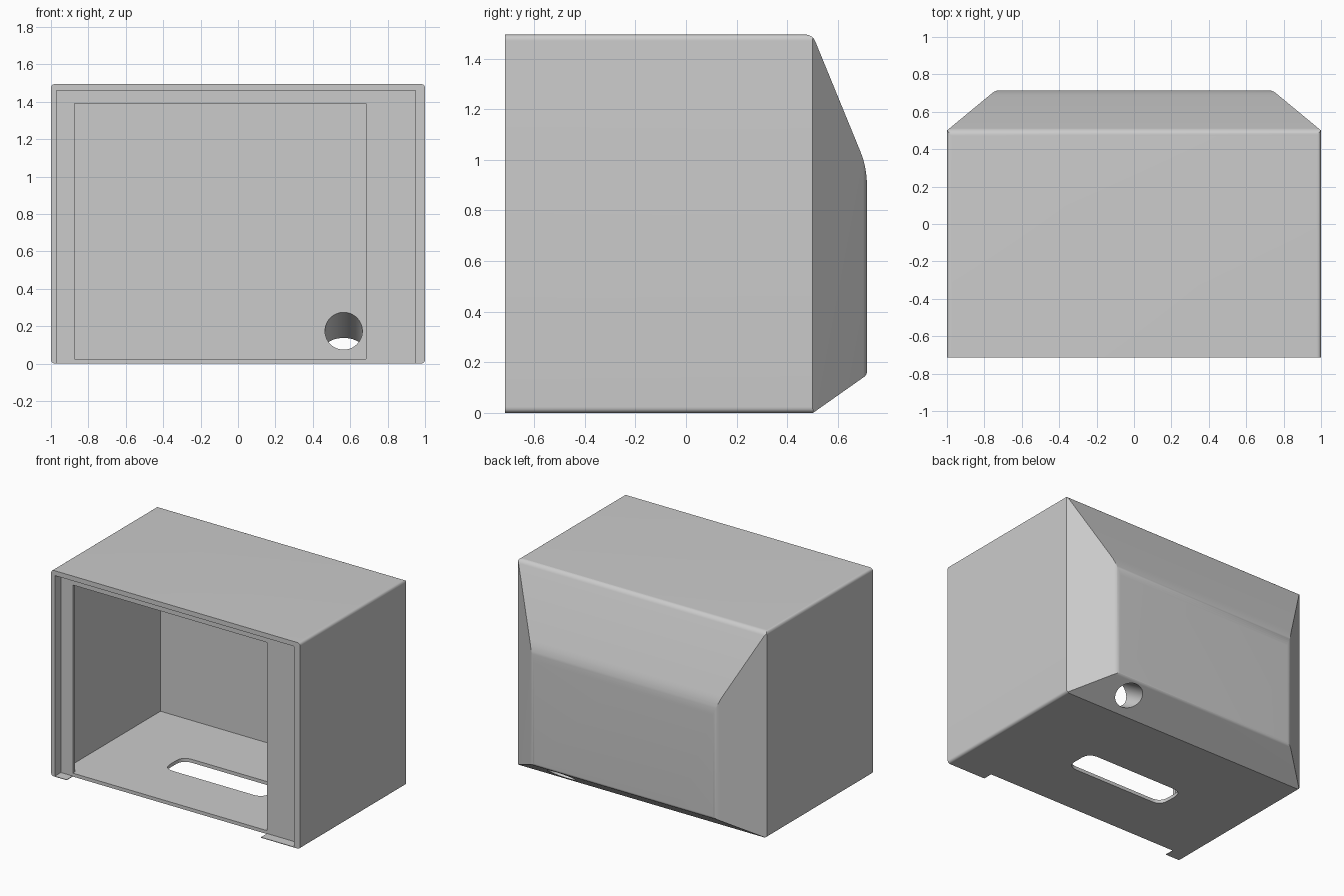
import bpy, bmesh, math
from mathutils import Vector

old = bpy.data.objects.get("Cube")
if old:
    bpy.data.objects.remove(old, do_unlink=True)

grey = bpy.data.materials.new("light_grey")
grey.use_nodes = True
colour = (0.6, 0.6, 0.6, 1)
grey.diffuse_color = colour
grey.node_tree.nodes["Principled BSDF"].inputs["Base Color"].default_value = colour


def rounded(corners, steps=8):
    """Outline from (u, v, setback) corners; a setback above zero rounds the corner."""
    out = []
    for i, (u, v, d) in enumerate(corners):
        p = Vector((u, v))
        if d == 0:
            out.append(p)
            continue
        a = Vector(corners[i - 1][:2])
        b = Vector(corners[(i + 1) % len(corners)][:2])
        s = p + (a - p).normalized() * d
        e = p + (b - p).normalized() * d
        for k in range(steps + 1):
            t = k / steps
            out.append(s * (1 - t) ** 2 + p * 2 * t * (1 - t) + e * t * t)
    return out


def prism(name, outline, axis, lo, hi, slope=0):
    """Extrude an outline along an axis; slope shifts the far end in v."""
    place = {"x": lambda u, v, w: (w, u, v),
             "y": lambda u, v, w: (u, w, v),
             "z": lambda u, v, w: (u, v, w)}[axis]
    bm = bmesh.new()
    ends = [[bm.verts.new(place(p[0], p[1] + slope * (w - lo), w)) for p in outline]
            for w in (lo, hi)]
    n = len(outline)
    bm.faces.new(ends[0])
    bm.faces.new(ends[1][::-1])
    for i in range(n):
        j = (i + 1) % n
        bm.faces.new((ends[0][j], ends[0][i], ends[1][i], ends[1][j]))
    bmesh.ops.recalc_face_normals(bm, faces=bm.faces)
    mesh = bpy.data.meshes.new(name)
    bm.to_mesh(mesh)
    bm.free()
    mesh.materials.append(grey)
    obj = bpy.data.objects.new(name, mesh)
    bpy.context.collection.objects.link(obj)
    return obj


def rect(u0, u1, v0, v1, d=0):
    return rounded([(u0, v0, d), (u1, v0, d), (u1, v1, d), (u0, v1, d)])


def combine(target, tool, operation):
    mod = target.modifiers.new("shape", "BOOLEAN")
    mod.operation = operation
    mod.solver = "EXACT"
    mod.object = tool
    bpy.context.view_layer.objects.active = target
    bpy.ops.object.modifier_apply(modifier=mod.name)
    bpy.data.objects.remove(tool, do_unlink=True)


FRONT, BACK, SHOULDER, TOP = -0.715, 0.715, 0.5, 1.495

# Outer body: front, side and plan outlines intersected
body = prism("housing", rect(-1, 1, 0, TOP, 0.025), "y", FRONT, 1)
side = rounded([(-1, -0.1, 0), (SHOULDER - 0.14, -0.1, 0), (BACK, 0.15, 0.015),
                (BACK, 0.97, 0.07), (SHOULDER, TOP, 0.03), (-1, TOP, 0)])
combine(body, prism("side_outline", side, "x", -1.2, 1.2), "INTERSECT")
plan = rounded([(-1, -1, 0), (1, -1, 0), (1, SHOULDER, 0), (0.74, BACK, 0.025),
                (-0.74, BACK, 0.025), (-1, SHOULDER, 0)])
combine(body, prism("plan_outline", plan, "z", -0.2, 1.8), "INTERSECT")

# Main cavity behind the front flange
combine(body, prism("cavity", rect(-0.955, 0.95, 0.025, 1.46), "y", -0.62, 0.475), "DIFFERENCE")
# Shallow recess for a front panel
combine(body, prism("panel_recess", rect(-0.97, 0.95, 0.004, 1.46), "y", -0.8, -0.645), "DIFFERENCE")
# Opening through the flange
combine(body, prism("opening", rect(-0.875, 0.685, 0.025, 1.39), "y", -0.8, -0.5), "DIFFERENCE")
# Notch in the front edge of the floor
combine(body, prism("floor_notch", rect(-0.875, 0.685, -0.1, 0.1), "y", -0.8, -0.645), "DIFFERENCE")
# Rounded slot in the floor
combine(body, prism("floor_slot", rect(-0.43, 0.37, -0.24, -0.02, 0.08), "z", -0.1, 0.2), "DIFFERENCE")
# Sloping cable hole through the thick back
ring = [(0.565 + 0.1 * math.cos(a), 0.221 + 0.1 * math.sin(a))
        for a in (math.tau * k / 48 for k in range(48))]
combine(body, prism("cable_hole", ring, "y", 0.4, 0.9, -0.62), "DIFFERENCE")

bpy.ops.object.select_all(action="DESELECT")
body.select_set(True)
bpy.context.view_layer.objects.active = body
bpy.ops.object.shade_smooth_by_angle(angle=math.radians(20))
